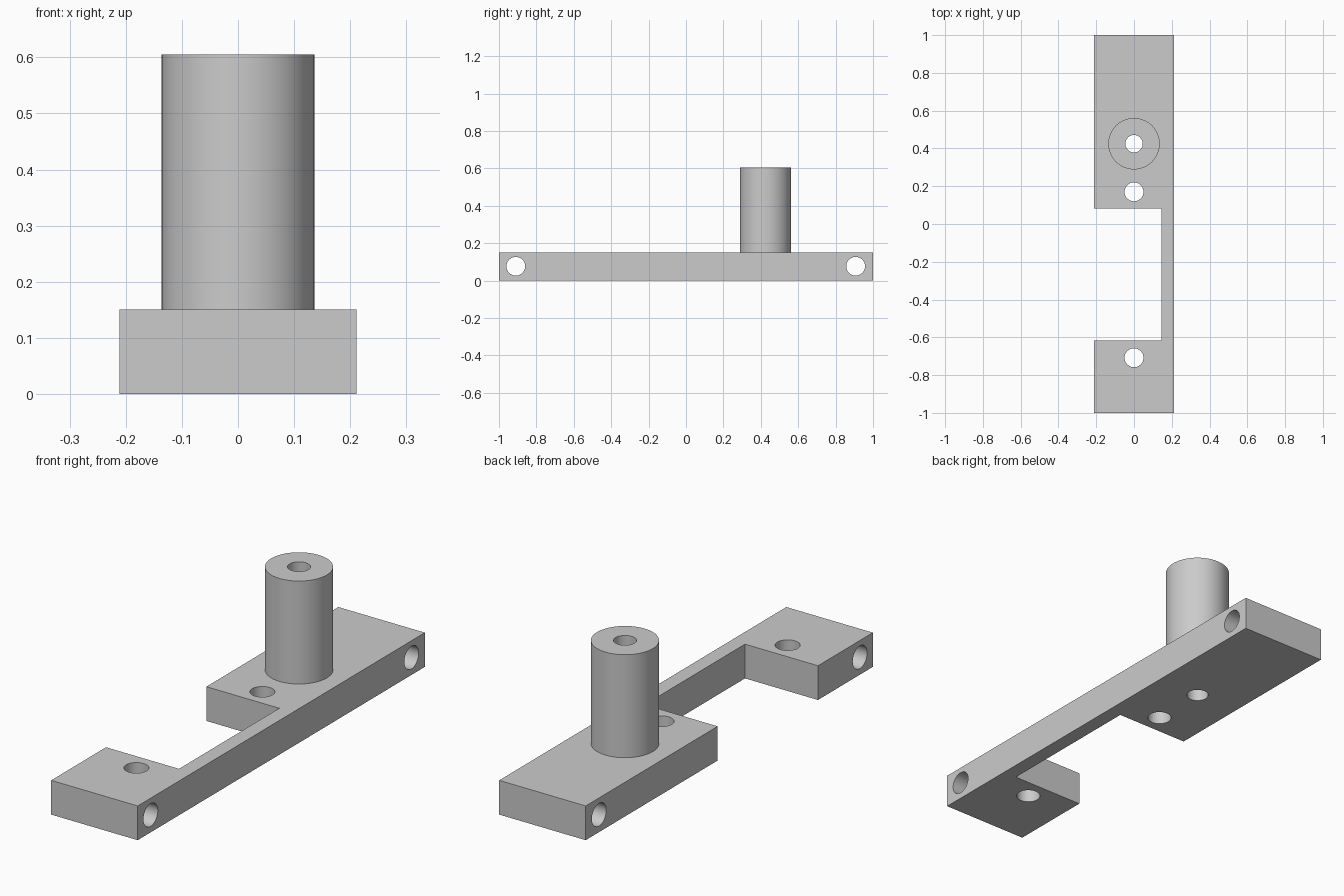
import bpy
import bmesh
from math import pi, radians

cube = bpy.data.objects.get("Cube")
if cube:
    bpy.data.objects.remove(cube, do_unlink=True)

HALF_W, THICK, POST_TOP = 0.211, 0.151, 0.605
POST_Y, POST_R = 0.425, 0.136

grey = bpy.data.materials.new("plain_grey")
grey.use_nodes = True
grey.diffuse_color = (0.6, 0.6, 0.6, 1)
grey.node_tree.nodes["Principled BSDF"].inputs["Base Color"].default_value = (0.6, 0.6, 0.6, 1)


def cylinder(name, radius, depth, location, rotation=(0, 0, 0)):
    bpy.ops.mesh.primitive_cylinder_add(vertices=64, radius=radius, depth=depth,
                                        location=location, rotation=rotation)
    obj = bpy.context.object
    obj.name = name
    return obj


def combine(target, tool, operation):
    """Apply a boolean to the target and discard the tool."""
    tool.hide_render = True
    mod = target.modifiers.new(operation.lower(), "BOOLEAN")
    mod.operation, mod.solver, mod.object = operation, "EXACT", tool
    bpy.context.view_layer.objects.active = target
    bpy.ops.object.modifier_apply(modifier=mod.name)
    bpy.data.objects.remove(tool, do_unlink=True)


# Bracket plate: two pads joined by a thin rail on the left side
outline = [(-HALF_W, -1), (HALF_W, -1), (HALF_W, 1), (-HALF_W, 1),
           (-HALF_W, 0.081), (0.145, 0.081), (0.145, -0.618), (-HALF_W, -0.618)]
bm = bmesh.new()
base = bm.faces.new([bm.verts.new((x, y, 0)) for x, y in outline])
top = bmesh.ops.extrude_face_region(bm, geom=[base])["geom"]
bmesh.ops.translate(bm, vec=(0, 0, THICK),
                    verts=[v for v in top if isinstance(v, bmesh.types.BMVert)])
bmesh.ops.recalc_face_normals(bm, faces=bm.faces)
mesh = bpy.data.meshes.new("bracket")
bm.to_mesh(mesh)
bm.free()
bracket = bpy.data.objects.new("bracket", mesh)
bpy.context.collection.objects.link(bracket)

# Upright post, sunk into the plate
sink = 0.05
post = cylinder("post", POST_R, POST_TOP - sink, (0, POST_Y, (POST_TOP + sink) / 2))
combine(bracket, post, "UNION")

# Vertical holes: post bore and one hole in each pad
for y, radius in ((POST_Y, 0.046), (0.17, 0.05), (-0.708, 0.05)):
    combine(bracket, cylinder("hole_cutter", radius, 2, (0, y, 0.3)), "DIFFERENCE")

# Cross holes through both ends
for y in (-0.91, 0.907):
    cutter = cylinder("cross_hole_cutter", 0.05, 1, (0, y, 0.077), (0, pi / 2, 0))
    combine(bracket, cutter, "DIFFERENCE")

# Finish
bracket.data.materials.clear()
bracket.data.materials.append(grey)
for poly in bracket.data.polygons:
    poly.material_index = 0
bpy.ops.object.select_all(action="DESELECT")
bracket.select_set(True)
bpy.context.view_layer.objects.active = bracket
bpy.ops.object.shade_smooth_by_angle(angle=radians(30))
